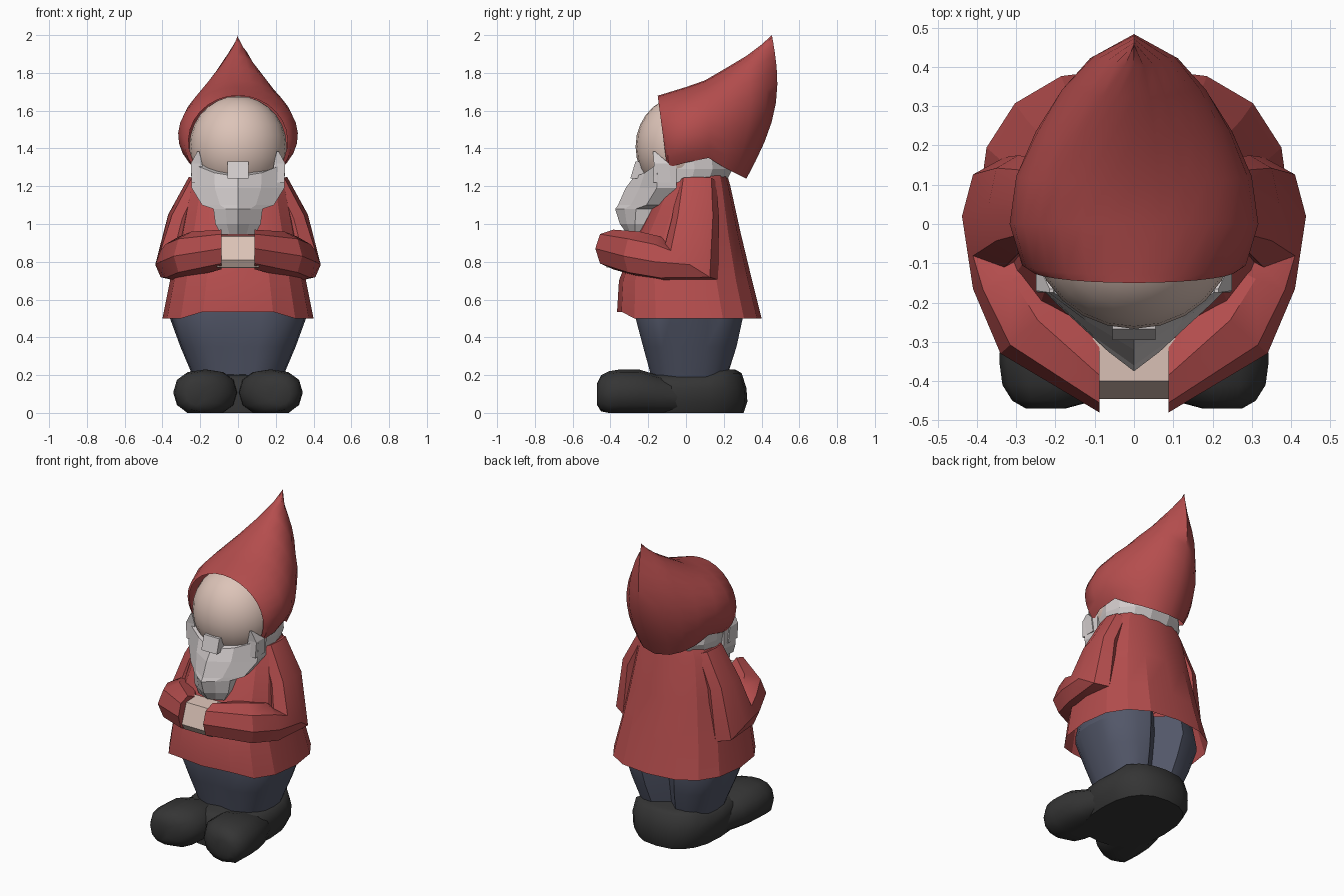
import bpy, bmesh
from math import sin, cos, pi, radians, exp, copysign
from mathutils import Vector

if "Cube" in bpy.data.objects:
    bpy.data.objects.remove(bpy.data.objects["Cube"])


def material(name, r, g, b):
    m = bpy.data.materials.new(name)
    m.diffuse_color = (r, g, b, 1)
    m.use_nodes = True
    m.node_tree.nodes["Principled BSDF"].inputs["Base Color"].default_value = m.diffuse_color
    return m


RED = material("red", 0.46, 0.075, 0.075)
BLUE = material("blue_grey", 0.085, 0.095, 0.14)
BLACK = material("black", 0.035, 0.035, 0.035)
SKIN = material("skin", 0.72, 0.55, 0.48)
WHITE = material("white", 0.64, 0.6, 0.6)


def loft(name, rings, mat, closed=True, caps=True, smooth=None, mirror=False):
    """Skin a list of equal-length point rings."""
    bm = bmesh.new()
    rows = [[bm.verts.new(p) for p in r] for r in rings]
    n = len(rows[0])
    for a, b in zip(rows, rows[1:]):
        for i in range(n if closed else n - 1):
            j = (i + 1) % n
            bm.faces.new((a[i], a[j], b[j], b[i]))
    if caps:
        bm.faces.new(rows[0])
        bm.faces.new(rows[-1])
    bmesh.ops.remove_doubles(bm, verts=bm.verts, dist=0.0005)
    bmesh.ops.recalc_face_normals(bm, faces=bm.faces)
    me = bpy.data.meshes.new(name)
    bm.to_mesh(me)
    bm.free()
    me.materials.append(mat)
    if smooth:
        me.polygons.foreach_set("use_smooth", [True] * len(me.polygons))
        me.set_sharp_from_angle(angle=radians(smooth))
    ob = bpy.data.objects.new(name, me)
    bpy.context.collection.objects.link(ob)
    if mirror:
        ob.modifiers.new("mirror", "MIRROR")
    return ob


def sup(v, p):
    return copysign(abs(v) ** (2 / p), v)


def oval(z, rx, y0, y1, n=16, p=2.5):
    """Horizontal rounded ring spanning y0..y1."""
    cy, ry = (y0 + y1) / 2, (y1 - y0) / 2
    return [Vector((rx * sup(cos(2 * pi * i / n), p), cy + ry * sup(sin(2 * pi * i / n), p), z))
            for i in range(n)]


# one joined shoe base, higher at the heel
base = [oval(z, rx, y0, y1, 20) for z, rx, y0, y1 in
        [(0, .24, -.32, .305), (.06, .27, -.32, .325), (.13, .275, -.31, .32),
         (.18, .26, -.29, .295), (.2, .22, -.25, .26)]]
for ring in base[3:]:
    for v in ring:
        if v.y > .15:
            v.z += .03
loft("shoe_base", base, BLACK, smooth=50)

# rounded toes turned outwards: y, centre x, half width, bottom, top
toe = []
for y, cx, rx, z0, z1 in [(0, .13, .12, 0, .17), (-.15, .155, .155, 0, .2), (-.25, .17, .168, 0, .23),
                          (-.35, .175, .168, 0, .23), (-.41, .19, .145, 0, .22),
                          (-.45, .205, .105, .02, .2), (-.47, .225, .05, .05, .16)]:
    toe.append([(cx + rx * sup(cos(a), 2.3), y,
                 max(0, (z0 + z1) * .47 + (z1 - z0) * .53 * sup(sin(a), 2.3)))
                for a in [2 * pi * i / 12 for i in range(12)]])
loft("toes", toe, BLACK, smooth=50, mirror=True)

# trousers, with a crease in front and a deep split at the back
legs = []
for z, rx, y0, y1 in [(.14, .22, -.18, .22), (.22, .25, -.2, .245), (.35, .305, -.235, .28),
                      (.5, .36, -.275, .31), (.62, .33, -.27, .3)]:
    ring = oval(z, rx, y0, y1, 24)
    for v in ring:
        v.y *= 1 - (.4 if v.y > 0 else .1) * exp(-(v.x / .06) ** 2)
    legs.append(ring)
loft("trousers", legs, BLUE, smooth=30)

# coat with a slightly raised front hem
coat = [oval(*r) for r in [(.5, .4, -.365, .4), (.7, .36, -.355, .35), (.95, .31, -.26, .29),
                           (1.2, .26, -.13, .235), (1.27, .22, -.09, .215), (1.31, .17, -.06, .14)]]
for v in coat[0]:
    if v.y < -.25 and abs(v.x) < .3:
        v.z = .535
loft("coat", coat, RED, caps=False, smooth=20)

# sleeves: shoulder, upper arm, elbow, forearm, cuff (centre, two half axes)
sleeve = []
for c, u, v in [((.2, .06, 1.23), (.06, 0, .02), (0, .1, 0)),
                ((.295, .05, 1.03), (.075, 0, .02), (0, .125, 0)),
                ((.33, .03, .8), (.108, -.01, -.015), (0, .14, -.095)),
                ((.31, -.12, .815), (.1, -.045, -.015), (0, .02, -.12)),
                ((.245, -.245, .84), (.095, -.085, -.01), (0, 0, -.12)),
                ((.088, -.385, .865), (0, -.095, .005), (0, .0, -.105))]:
    c, u, v = Vector(c), Vector(u), Vector(v)
    sleeve.append([c + u * sup(cos(pi * i / 4), 2.3) + v * sup(sin(pi * i / 4), 2.3) for i in range(8)])
loft("sleeves", sleeve, RED, smooth=30, mirror=True)

# joined hands
hand = [(-.29, .94), (-.40, .935), (-.445, .81), (-.42, .77), (-.29, .765)]
loft("hands", [[(x, y, z) for y, z in hand] for x in (-.11, .11)], SKIN)

# head
bpy.ops.mesh.primitive_uv_sphere_add(segments=24, ring_count=14, location=(0, -.02, 1.41))
head = bpy.context.object
head.name = "head"
head.scale = (.258, .247, .268)
head.data.materials.append(SKIN)
bpy.ops.object.shade_smooth()

# hair below the hood
loft("hair", [oval(z, rx, -.16, y1, 14, 2.2) for z, rx, y1 in
              [(1.22, .235, .215), (1.29, .25, .25), (1.37, .25, .24)]], WHITE)

# beard: V-shaped sections (z, half width, front y, side y, back y, rise of the sides)
beard = []
for z, w, yc, ys, yb, up in [(1.25, .25, -.275, -.15, -.05, .07), (1.19, .245, -.32, -.155, -.05, 0),
                             (1.1, .19, -.36, -.21, -.1, 0), (1.08, .13, -.375, -.265, -.15, 0),
                             (1.0, .12, -.35, -.27, -.22, 0), (.945, .09, -.31, -.27, -.23, 0)]:
    ym = yc * .55 + ys * .45
    beard.append([(0, yc, z), (w * .5, ym, z + up * .3), (w, ys, z + up), (w * .95, yb, z + up),
                  (-w * .95, yb, z + up), (-w, ys, z + up), (-w * .5, ym, z + up * .3)])
loft("beard", beard, WHITE)


# sideburns and centre block
def wedge(name, rows, mirror):
    loft(name, [[(x0, y0, z), (x1, y0, z), (x1, y1, z), (x0, y1, z)]
                for z, x0, x1, y0, y1 in rows], WHITE, mirror=mirror)


wedge("sideburns", [(1.385, .205, .215, -.175, -.165), (1.32, .19, .25, -.17, -.09),
                    (1.22, .18, .245, -.175, -.08)], True)
wedge("upper_lip", [(1.33, -.055, .055, -.268, -.2), (1.24, -.055, .055, -.295, -.2)], False)

# pointed hood: arches from the face opening back to the peak (top yz, bottom yz, width, bow)
hood = []
for ty, tz, by, bz, w, bow in [(-.15, 1.68, -.1, 1.3, .262, 0), (-.13, 1.685, -.09, 1.3, .285, 0),
                               (0, 1.725, 0, 1.325, .317, 0), (.1, 1.76, .12, 1.35, .3, .01),
                               (.22, 1.83, .2, 1.3, .25, .03), (.32, 1.89, .26, 1.27, .19, .05),
                               (.4, 1.95, .3, 1.25, .115, .07), (.455, 2.0, .32, 1.24, 0, .085)]:
    arch = []
    for i in range(-10, 11):
        a = radians(12.5) * i
        h = (cos(a) + .5736) / 1.5736
        arch.append((w * sin(a), by + (ty - by) * h + bow * sin(pi * h), bz + (tz - bz) * h))
    hood.append(arch)
loft("hood", hood, RED, closed=False, caps=False, smooth=45)
